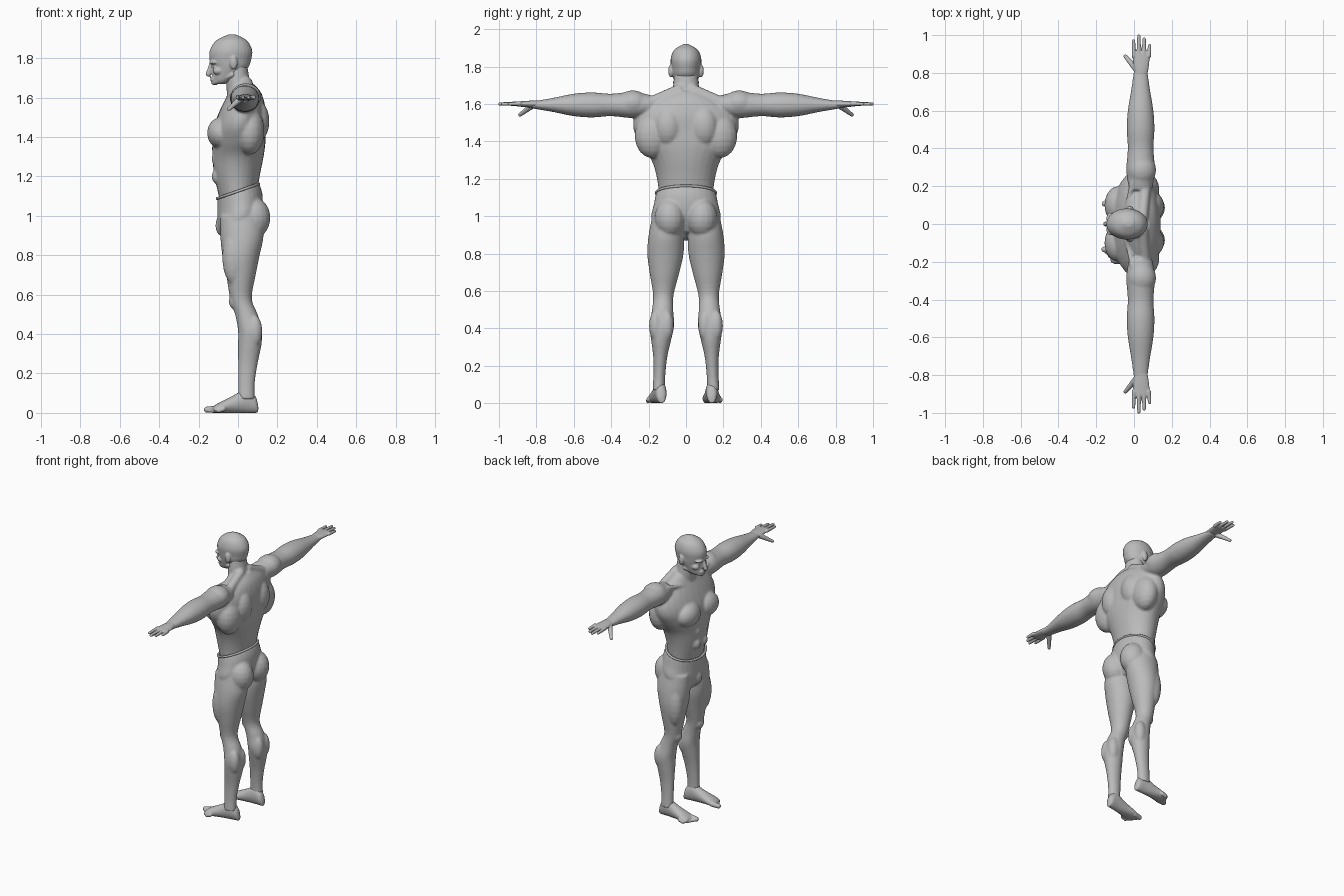
import bpy, bmesh, math
from mathutils import Matrix, Vector

cube = bpy.data.objects.get("Cube")
if cube:
    bpy.data.objects.remove(cube, do_unlink=True)

grey = (.5, .5, .5, 1)
clay = bpy.data.materials.new("grey_clay")
clay.use_nodes = True
clay.diffuse_color = grey
shader = clay.node_tree.nodes["Principled BSDF"]
shader.inputs["Base Color"].default_value = grey

X_AXIS, Y_AXIS, Z_AXIS = range(3)
SIDES = {"left": -1, "right": 1}
BELT_HEIGHT = 1.125
BELT_TILT = .35


def around(count):
    """Cosine and sine of evenly spaced angles on a circle."""
    angles = [math.tau * index / count for index in range(count)]
    return [(math.cos(angle), math.sin(angle)) for angle in angles]


def skin(form, rings, side):
    """Join rings of points into a closed form, mirrored when side is negative."""
    loops = [[form.verts.new((x, y * side, z)) for x, y, z in ring] for ring in rings]
    for low, high in zip(loops, loops[1:]):
        for corner in range(len(low)):
            form.faces.new((low[corner - 1], low[corner], high[corner], high[corner - 1]))
    form.faces.new(loops[0])
    form.faces.new(loops[-1])


def spline(before, start, end, after, t):
    """Catmull-Rom value between start and end."""
    tangent_in, tangent_out = (end - before) / 2, (after - start) / 2
    rise = end - start
    bend = 3 * rise - 2 * tangent_in - tangent_out
    twist = tangent_in + tangent_out - 2 * rise
    return start + t * (tangent_in + t * (bend + t * twist))


def loft(form, axis, rows, side=1, tilt=0, steps=4):
    """Skin oval rings: position, then centre and radius for both other axes."""
    first, second = [k for k in range(3) if k != axis]
    padded = [rows[0], *rows, rows[-1]]
    stations = []
    for group in zip(padded, padded[1:], padded[2:], padded[3:]):
        for step in range(steps):
            stations.append([spline(*column, step / steps) for column in zip(*group)])
    stations.append(rows[-1])
    rings = []
    for position, centre_a, radius_a, centre_b, radius_b in stations:
        ring = []
        for cosine, sine in around(28):
            point = Vector()
            point[axis] = position
            point[first] = centre_a + radius_a * cosine
            point[second] = centre_b + radius_b * sine
            point.z += tilt * point.x
            ring.append(point)
        rings.append(ring)
    skin(form, rings, side)


def upright(form, rows, side=1, tilt=0, middle=lambda height: 0):
    """Loft up z from rows of height, front, back and half width."""
    ovals = [(height, (front + back) / 2, (back - front) / 2, middle(height), width)
             for height, front, back, width in rows]
    loft(form, Z_AXIS, ovals, side, tilt)


def sphere_rings(bands=10):
    """Rings of unit directions from the bottom to the top of a sphere."""
    rings = []
    for band in range(bands):
        angle = math.pi * (band + .5) / bands
        rings.append([Vector((cosine * math.sin(angle), sine * math.sin(angle),
                              -math.cos(angle))) for cosine, sine in around(18)])
    return rings


def ball(form, centre, radii, side=1):
    place = Matrix.Translation(centre) @ Matrix.Diagonal((*radii, 1))
    skin(form, [[place @ normal for normal in ring] for ring in sphere_rings()], side)


def limb(form, start, end, start_radius, end_radius, side=1):
    """A tapered rod with a rounded cap at each end."""
    start, end = Vector(start), Vector(end)
    aim = (end - start).to_track_quat("Z", "Y")
    rings = []
    for ring in sphere_rings():
        centre, radius = (end, end_radius) if ring[0].z > 0 else (start, start_radius)
        rings.append([centre + aim @ normal * radius for normal in ring])
    skin(form, rings, side)


def bake(source):
    """Replace an object by its evaluated shape as a plain smooth mesh."""
    graph = bpy.context.evaluated_depsgraph_get()
    mesh = bpy.data.meshes.new_from_object(source.evaluated_get(graph))
    mesh.materials.clear()
    mesh.materials.append(clay)
    mesh.shade_smooth()
    name = source.name
    bpy.data.objects.remove(source, do_unlink=True)
    bpy.context.collection.objects.link(bpy.data.objects.new(name, mesh))


def fuse(name, form, voxel, smoothing):
    """Melt overlapping forms into one smooth skin."""
    bmesh.ops.recalc_face_normals(form, faces=form.faces)
    mesh = bpy.data.meshes.new(name)
    form.to_mesh(mesh)
    form.free()
    source = bpy.data.objects.new(name, mesh)
    bpy.context.collection.objects.link(source)
    remesh = source.modifiers.new("skin", "REMESH")
    remesh.mode = "VOXEL"
    remesh.voxel_size = voxel
    smooth = source.modifiers.new("soften", "SMOOTH")
    smooth.factor = .5
    smooth.iterations = smoothing
    bake(source)


# Torso, neck and arms
form = bmesh.new()
upright(form, [(1.07, -.09, .09, .14), (1.2, -.12, .11, .155), (1.3, -.13, .13, .185),
               (1.38, -.13, .14, .24), (1.46, -.12, .14, .28), (1.54, -.09, .14, .27),
               (1.62, -.05, .12, .18), (1.67, -.03, .08, .08)])
upright(form, [(1.55, -.05, .11, .09), (1.67, -.06, .065, .073), (1.78, -.06, .045, .06)])
arm = [(.18, .05), (.28, .07), (.4, .06), (.5, .067), (.6, .06), (.72, .036), (.83, .018)]
for side in SIDES.values():
    loft(form, Y_AXIS, [(reach, .035, .02 + .8 * thick, 1.595, thick)
                        for reach, thick in arm], side)
    ball(form, (-.087, .1, 1.42), (.07, .1, .08), side)     # chest
    ball(form, (.09, .095, 1.48), (.07, .08, .11), side)    # shoulder blade
    ball(form, (.06, .18, 1.43), (.075, .095, .12), side)   # side of back
    ball(form, (.04, .285, 1.605), (.078, .085, .068), side)  # shoulder cap
    limb(form, (.045, .04, 1.675), (.06, .2, 1.605), .03, .03, side)  # neck slope
    limb(form, (-.05, .02, 1.59), (-.01, .22, 1.63), .013, .013, side)  # collarbone
    for height in (1.2, 1.29):                              # stomach muscles
        ball(form, (-.104, .037, height), (.03, .034, .04), side)
fuse("torso_and_arms", form, .0065, 10)

# Head with face
form = bmesh.new()
upright(form, [(1.67, -.12, -.06, .03), (1.69, -.13, -.01, .05), (1.75, -.13, .05, .072),
               (1.79, -.144, .066, .078), (1.84, -.143, .072, .082),
               (1.89, -.11, .045, .063), (1.92, -.05, -.01, .014)])
limb(form, (-.137, 0, 1.77), (-.15, 0, 1.72), .009, .014)   # nose
ball(form, (-.118, 0, 1.676), (.018, .025, .014))           # chin
for height in (1.7, 1.689):                                 # lips
    ball(form, (-.127, 0, height), (.015, .026, .006))
for side in SIDES.values():
    ball(form, (-.124, .03, 1.778), (.023, .032, .01), side)  # brow
    ball(form, (-.113, .03, 1.757), (.014, .015, .012), side)  # eye
    ball(form, (-.1, .042, 1.735), (.028, .022, .02), side)  # cheek
    ball(form, (-.022, .081, 1.777), (.02, .014, .035), side)  # ear
    limb(form, (-.108, .02, 1.682), (-.03, .056, 1.715), .014, .014, side)  # jaw
fuse("head", form, .0045, 3)

# Hips and legs
form = bmesh.new()
upright(form, [(BELT_HEIGHT, -.105, .108, .16), (1.06, -.105, .125, .172),
               (.97, -.1, .12, .185), (.89, -.06, .08, .11)], tilt=BELT_TILT)
ball(form, (-.078, 0, .95), (.037, .04, .055))
leg = [(1, -.09, .12, .08), (.9, -.09, .13, .095), (.8, -.08, .11, .097),
       (.7, -.06, .09, .08), (.58, -.04, .07, .055), (.5, -.015, .1, .057),
       (.42, 0, .12, .066), (.35, 0, .12, .056), (.25, 0, .1, .038),
       (.15, 0, .085, .032), (.07, 0, .085, .033)]
for side in SIDES.values():
    upright(form, leg, side, middle=lambda height: .15 - .05 * height)
    ball(form, (.077, .086, .99), (.088, .083, .105), side)  # buttock
    ball(form, (-.02, .155, .79), (.06, .05, .14), side)    # outer thigh
    ball(form, (-.014, .12, .565), (.033, .036, .042), side)  # kneecap
    for across in (.1, .163):                               # calf muscles
        ball(form, (.085, across, .415), (.039, .035, .08), side)
fuse("hips_and_legs", form, .0065, 9)

# Waistband
curve = bpy.data.curves.new("waistband", "CURVE")
curve.dimensions = "3D"
curve.bevel_depth = .007
line = curve.splines.new("POLY")
line.points.add(63)
line.use_cyclic_u = True
for point, (cosine, sine) in zip(line.points, around(len(line.points))):
    x = .106 * cosine
    point.co = (x, .159 * sine, BELT_HEIGHT + BELT_TILT * x, 1)
waistband = bpy.data.objects.new("waistband", curve)
bpy.context.collection.objects.link(waistband)
bake(waistband)

# Hands and feet
palm = [(.78, .03, .018), (.83, .04, .018), (.9, .047, .013), (.912, .04, .008)]
foot = [(.102, .014, .04), (.085, .027, .09), (.04, .033, .12), (-.03, .04, .085),
        (-.1, .05, .05), (-.13, .042, .03)]
outward_turn = {"left": 8, "right": 0}
for label, side in SIDES.items():
    form = bmesh.new()
    loft(form, Y_AXIS, [(reach, .038, width, 1.6, thick)
                        for reach, width, thick in palm], side)
    for index, tip in enumerate((.97, .995, .98, .945)):    # fingers
        x = .026 * index
        limb(form, (x, .89, 1.602), (1.1 * x - .003, tip, 1.6), .0125, .009, side)
    limb(form, (.012, .82, 1.593), (-.046, .888, 1.542), .018, .01, side)  # thumb
    fuse(label + "_hand", form, .004, 2)

    form = bmesh.new()
    loft(form, X_AXIS, [(x, .138, width, top / 2, top / 2) for x, width, top in foot], side)
    for index in range(5):                                  # toes
        radius = .011 if index else .016
        across = .107 + .019 * index
        limb(form, (-.11 + .007 * index, across, .02),
             (-.155 + .012 * index, across, radius), radius + .002, radius, side)
    turn = Matrix.Rotation(math.radians(outward_turn[label]), 4, "Z")
    bmesh.ops.rotate(form, verts=form.verts, cent=(.04, .135 * side, 0), matrix=turn)
    fuse(label + "_foot", form, .0045, 3)
